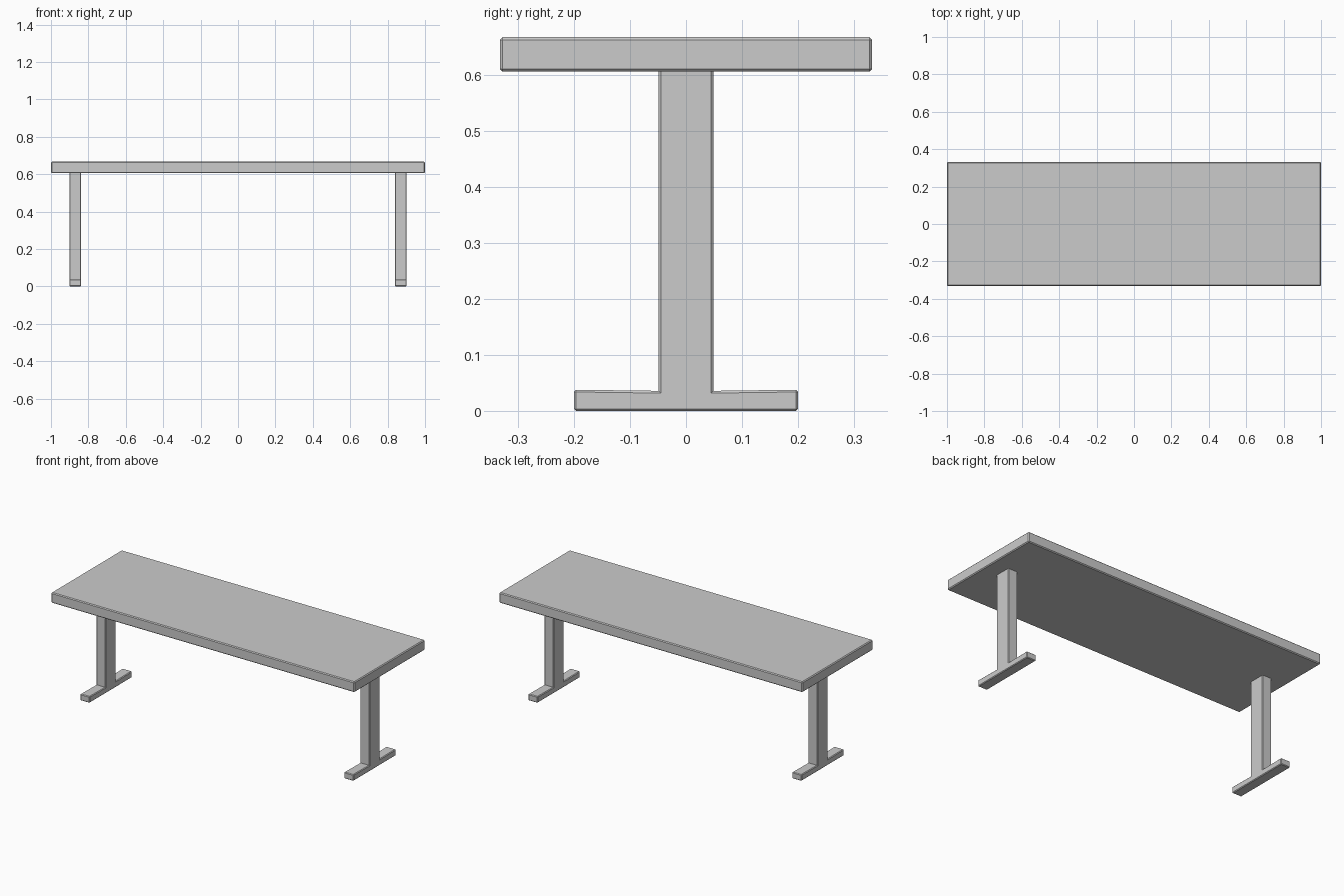
import bpy
import bmesh
from mathutils import Vector

if "Cube" in bpy.data.objects:
    bpy.data.objects.remove(bpy.data.objects["Cube"])


def extruded(name, profile, x0, x1, bevel):
    """Extrude a (y, z) profile along x and chamfer its convex edges."""
    bm = bmesh.new()
    face = bm.faces.new([bm.verts.new((x0, y, z)) for y, z in profile])
    ext = bmesh.ops.extrude_face_region(bm, geom=[face], use_keep_orig=True)
    moved = [v for v in ext["geom"] if isinstance(v, bmesh.types.BMVert)]
    bmesh.ops.translate(bm, verts=moved, vec=Vector((x1 - x0, 0, 0)))
    bmesh.ops.recalc_face_normals(bm, faces=bm.faces[:])
    bm.normal_update()
    edges = [e for e in bm.edges if e.is_convex]
    bmesh.ops.bevel(bm, geom=edges, offset=bevel, offset_type='OFFSET',
                    segments=1, profile=0.5, affect='EDGES')
    bmesh.ops.recalc_face_normals(bm, faces=bm.faces[:])
    mesh = bpy.data.meshes.new(name)
    bm.to_mesh(mesh)
    bm.free()
    obj = bpy.data.objects.new(name, mesh)
    bpy.context.collection.objects.link(obj)
    return obj


# Long slab top
extruded("table_top",
         [(-0.332, 0.605), (0.332, 0.605), (0.332, 0.667), (-0.332, 0.667)],
         -1.0, 1.0, 0.005)

# Inverted-T legs, set slightly into the top
half = [(0.2, 0.0), (0.2, 0.038), (0.049, 0.036), (0.049, 0.612)]
t_profile = half + [(-y, z) for y, z in reversed(half)]
for side, x in (("left", -0.87), ("right", 0.87)):
    extruded(side + "_leg", t_profile, x - 0.031, x + 0.031, 0.004)
